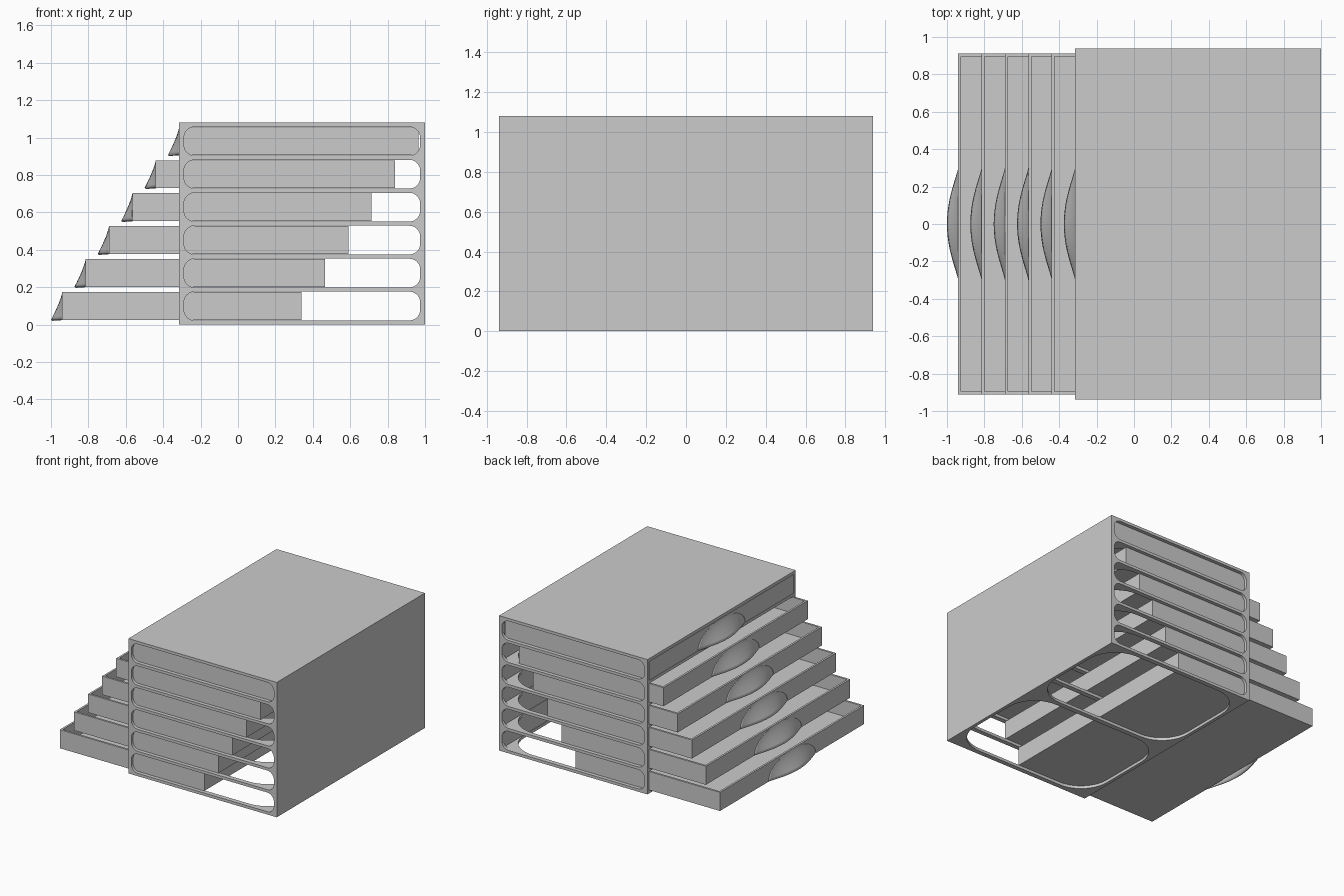
import bpy, bmesh, math
from mathutils import Vector

cube = bpy.data.objects.get("Cube")
if cube:
    bpy.data.objects.remove(cube, do_unlink=True)

COUNT = 6
X0, X1 = -0.315, 1.0          # cabinet front opening and closed rear
HALF_Y, HEIGHT = 0.9375, 1.08
T = 0.0225                    # panel thickness
PITCH = (HEIGHT - T) / COUNT
STEP = 0.125                  # each lower drawer is pulled out further

grey = bpy.data.materials.new("plain grey")
grey.use_nodes = True
grey.diffuse_color = (0.6, 0.6, 0.6, 1)
grey.node_tree.nodes["Principled BSDF"].inputs["Base Color"].default_value = (0.6, 0.6, 0.6, 1)


def add(name, mesh):
    obj = bpy.data.objects.new(name, mesh)
    bpy.context.collection.objects.link(obj)
    mesh.materials.clear()
    mesh.materials.append(grey)
    return obj


def smooth(obj):
    bpy.ops.object.select_all(action='DESELECT')
    obj.select_set(True)
    bpy.context.view_layer.objects.active = obj
    bpy.ops.object.shade_smooth_by_angle(angle=math.radians(35))


def rounded(cx, cy, hx, hy, r):
    """Outline of a rectangle with optional round corners."""
    pts = []
    for k, (sx, sy) in enumerate([(1, 1), (-1, 1), (-1, -1), (1, -1)]):
        steps = 10 if r else 0
        for j in range(steps + 1):
            a = math.pi / 2 * (k + j / max(steps, 1))
            pts.append((cx + sx * (hx - r) + r * math.cos(a),
                        cy + sy * (hy - r) + r * math.sin(a)))
    return pts


def panel(name, outlines, loc, upright=False):
    """Flat plate of thickness T; outlines after the first become holes."""
    cu = bpy.data.curves.new(name, 'CURVE')
    cu.dimensions, cu.fill_mode, cu.extrude = '2D', 'BOTH', T / 2
    for pts in outlines:
        sp = cu.splines.new('POLY')
        sp.points.add(len(pts) - 1)
        for p, (x, y) in zip(sp.points, pts):
            p.co = (x, y, 0, 1)
        sp.use_cyclic_u = True
    tmp = bpy.data.objects.new(name + " outline", cu)
    bpy.context.collection.objects.link(tmp)
    deps = bpy.context.evaluated_depsgraph_get()
    mesh = bpy.data.meshes.new_from_object(tmp.evaluated_get(deps))
    bpy.data.objects.remove(tmp, do_unlink=True)
    bm = bmesh.new()
    bm.from_mesh(mesh)
    bmesh.ops.remove_doubles(bm, verts=bm.verts, dist=1e-5)
    bmesh.ops.recalc_face_normals(bm, faces=bm.faces)
    bm.to_mesh(mesh)
    bm.free()
    obj = add(name, mesh)
    obj.location = loc
    if upright:
        obj.rotation_euler.x = math.pi / 2
    smooth(obj)
    return obj


def box_bm(lo, hi):
    bm = bmesh.new()
    bmesh.ops.create_cube(bm, size=1)
    lo, hi = Vector(lo), Vector(hi)
    for v in bm.verts:
        v.co = (lo + hi) / 2 + v.co * (hi - lo)
    return bm


def finish(name, bm):
    mesh = bpy.data.meshes.new(name)
    bm.to_mesh(mesh)
    bm.free()
    return add(name, mesh)


# Cabinet sides with one rounded slot per drawer
mid_x, half_x = (X0 + X1) / 2, (X1 - X0) / 2
side = [rounded(mid_x, HEIGHT / 2, half_x, HEIGHT / 2, 0)]
for i in range(COUNT):
    side.append(rounded(mid_x, T / 2 + PITCH * (i + 0.5), half_x - 0.026, (PITCH - T) / 2, 0.058))
for word, s in (("left", 1), ("right", -1)):
    panel("cabinet_side_" + word, side, (0, s * (HALF_Y - T / 2), 0), upright=True)

# Shelves with two large rounded openings, and a solid top
inner_y = HALF_Y - T
shelf = [rounded(mid_x - T / 2, 0, half_x - T / 2, inner_y, 0)]
openings = [rounded(mid_x, s * 0.46, half_x - 0.026, 0.44, 0.245) for s in (1, -1)]
for i in range(COUNT + 1):
    top = i == COUNT
    panel("cabinet_top" if top else f"shelf_{i + 1}", shelf if top else shelf + openings,
          (0, 0, PITCH * i + T / 2))

# Closed rear wall
finish("cabinet_rear", box_bm((X1 - T, -inner_y, 0), (X1, inner_y, HEIGHT)))

LENGTH, DRAWER_Y, CLEAR = 1.28, 0.9125, 0.0025
DRAWER_H = PITCH - T - 2 * CLEAR


def drawer(i):
    x = X0 - STEP * (COUNT - 1 - i)
    z = PITCH * i + T + CLEAR
    bm = box_bm((x, -DRAWER_Y, z), (x + LENGTH, DRAWER_Y, z + DRAWER_H))
    # Hollow tray
    top = max(bm.faces, key=lambda f: f.calc_center_median().z)
    bmesh.ops.inset_region(bm, faces=[top], thickness=T)
    new = bmesh.ops.extrude_discrete_faces(bm, faces=[top])["faces"]
    bmesh.ops.translate(bm, verts=new[0].verts, vec=(0, 0, T - DRAWER_H))
    finish(f"drawer_{i + 1}", bm)
    handle(i, x, z)


def handle(i, x, z):
    """Scooped finger pull, open underneath."""
    bm = bmesh.new()
    rows, cols = 12, 32
    grid = []
    for r in range(rows + 1):
        t = math.sin(math.pi / 2 * r / rows)
        width = 0.3 * math.sqrt(max(0, 1 - t * t))
        row = []
        for c in range(cols + 1):
            s = 2 * c / cols - 1
            out = 0.06 * (1 - t) ** 1.3 * (1 - s * s) ** 1.25
            row.append(bm.verts.new((x - out, s * width, z + t * DRAWER_H)))
        grid.append(row)
    for r in range(rows):
        for c in range(cols):
            bm.faces.new((grid[r][c], grid[r + 1][c], grid[r + 1][c + 1], grid[r][c + 1]))
    bmesh.ops.remove_doubles(bm, verts=bm.verts, dist=1e-5)
    obj = finish(f"handle_{i + 1}", bm)
    smooth(obj)
    shell = obj.modifiers.new("shell", 'SOLIDIFY')
    shell.thickness = 0.01
    shell.offset = -1


for i in range(COUNT):
    drawer(i)
